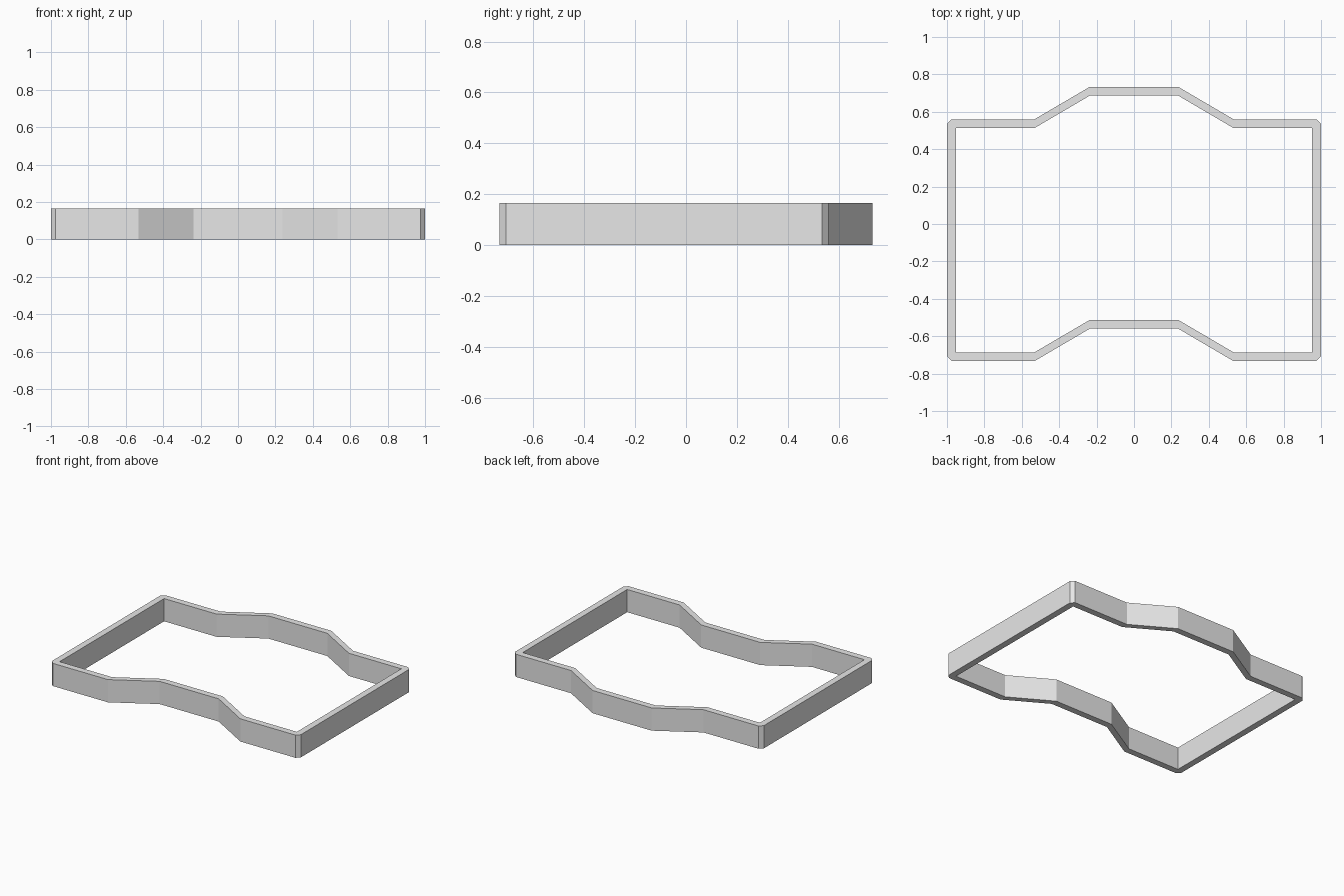
import bpy
import bmesh

cube = bpy.data.objects.get("Cube")
if cube:
    bpy.data.objects.remove(cube, do_unlink=True)

HEIGHT = 0.165
WALL = 0.047
CHAMFER = 0.025
HALF_X = 1.0
LOW, HIGH = 0.56, 0.733        # outer edge of the rear wall: ends and raised middle
KINK_OUT, KINK_IN = 0.532, 0.237

grey = bpy.data.materials.new("plain grey")
grey.use_nodes = True
colour = (0.8, 0.8, 0.8, 1.0)
grey.diffuse_color = colour
grey.node_tree.nodes["Principled BSDF"].inputs["Base Color"].default_value = colour


def wavy_edge(half_x, end_y, mid_y):
    """One long edge, left to right, stepping back in the middle."""
    half = [(half_x, end_y), (KINK_OUT, end_y), (KINK_IN, mid_y)]
    return [(-x, y) for x, y in half] + half[::-1]


def outline(half_x, front, rear, chamfer):
    """Closed loop; with a chamfer each corner becomes two points."""
    front_edge = wavy_edge(half_x - chamfer, *front)
    rear_edge = wavy_edge(half_x - chamfer, *rear)[::-1]
    f, r = front[0] + chamfer, rear[0] - chamfer
    return (front_edge + [(half_x, f), (half_x, r)]
            + rear_edge + [(-half_x, r), (-half_x, f)])


# Outer loop has chamfered corners, inner loop has square ones
outer = outline(HALF_X, (-HIGH, -LOW), (LOW, HIGH), CHAMFER)
inner = outline(HALF_X - WALL, (WALL - HIGH, WALL - LOW),
                (LOW - WALL, HIGH - WALL), 0)

# Ring wall: top, bottom, outside and inside strips
bm = bmesh.new()
rings = [[bm.verts.new((x, y, z)) for x, y in loop]
         for loop, z in ((outer, 0), (outer, HEIGHT), (inner, HEIGHT), (inner, 0))]
count = len(outer)
for k in range(4):
    a, b = rings[k], rings[(k + 1) % 4]
    for i in range(count):
        j = (i + 1) % count
        bm.faces.new((a[i], a[j], b[j], b[i]))
bmesh.ops.remove_doubles(bm, verts=bm.verts, dist=0.0001)
bmesh.ops.recalc_face_normals(bm, faces=bm.faces)

mesh = bpy.data.meshes.new("frame_wall")
bm.to_mesh(mesh)
bm.free()
mesh.materials.append(grey)
frame = bpy.data.objects.new("frame_wall", mesh)
bpy.context.collection.objects.link(frame)
